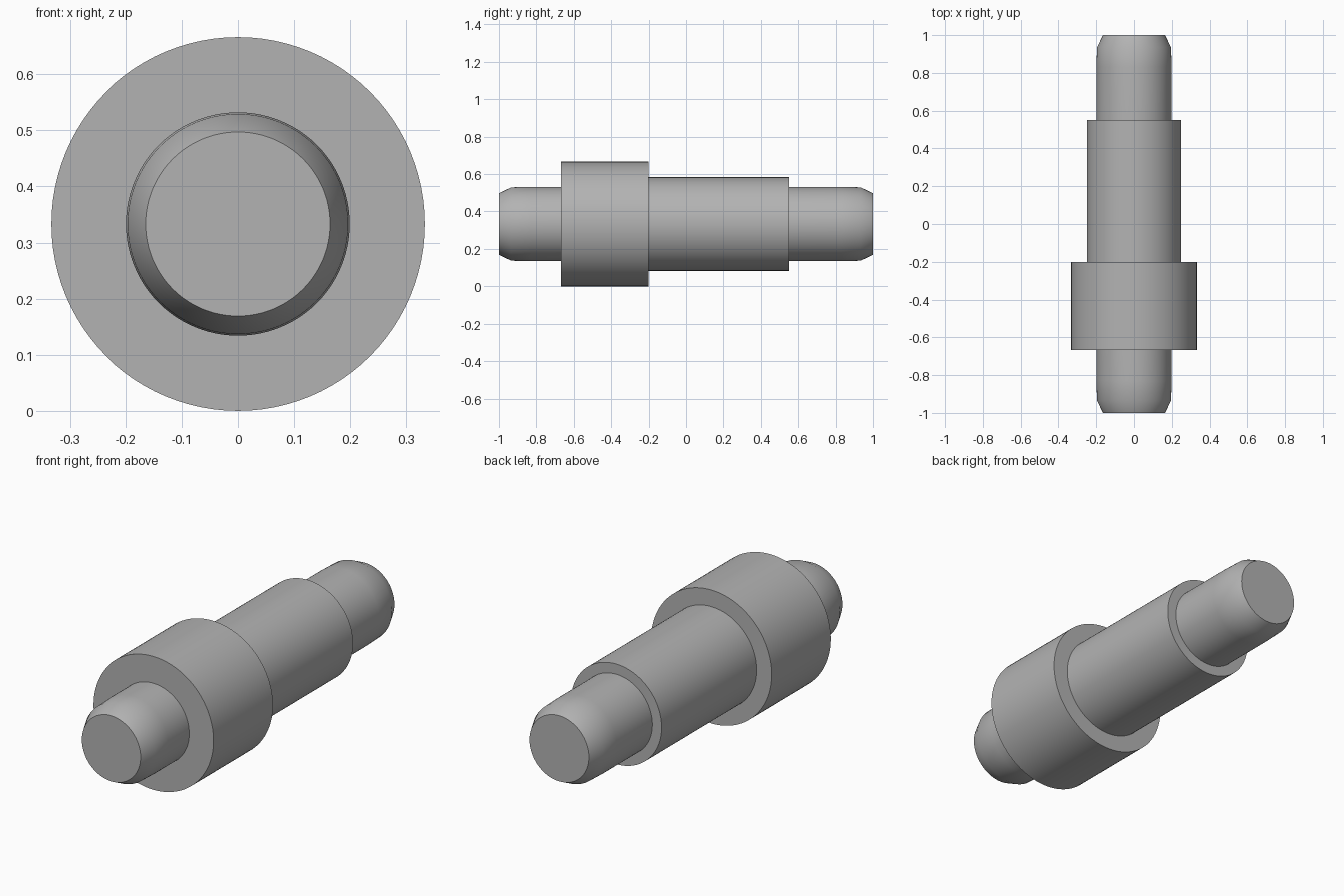
import bpy, bmesh, math
from mathutils import Matrix

cube = bpy.data.objects.get("Cube")
if cube:
    bpy.data.objects.remove(cube, do_unlink=True)

AXIS_HEIGHT = 0.333
SIDES = 96

# Plain grey metal
metal = bpy.data.materials.new("grey metal")
metal.use_nodes = True
grey = (0.45, 0.45, 0.45, 1)
metal.diffuse_color = grey
metal.node_tree.nodes["Principled BSDF"].inputs["Base Color"].default_value = grey

# Stepped shaft outline as (radius, y), from the front tip to the back tip
tip = [(0, 1), (0.164, 1), (0.196, 0.935), (0.199, 0.83)]
front = [(r, -y) for r, y in tip]
steps = [(0.199, -0.667), (0.333, -0.667), (0.333, -0.2), (0.25, -0.2),
         (0.25, 0.55), (0.199, 0.55)]
outline = front + steps + tip[::-1]

# Turn the outline around the y axis
bm = bmesh.new()
verts = [bm.verts.new((r, y, 0)) for r, y in outline]
edges = [bm.edges.new(pair) for pair in zip(verts, verts[1:])]
bmesh.ops.spin(bm, geom=verts + edges, cent=(0, 0, 0), axis=(0, 1, 0),
               angle=math.tau, steps=SIDES, use_duplicate=False)
bmesh.ops.remove_doubles(bm, verts=bm.verts, dist=0.0001)
bmesh.ops.recalc_face_normals(bm, faces=bm.faces)
bmesh.ops.transform(bm, matrix=Matrix.Translation((0, 0, AXIS_HEIGHT)), verts=bm.verts)
mesh = bpy.data.meshes.new("stepped_shaft")
bm.to_mesh(mesh)
bm.free()
mesh.materials.append(metal)

shaft = bpy.data.objects.new("stepped_shaft", mesh)
bpy.context.collection.objects.link(shaft)

# Smooth round walls, sharp shoulders
bpy.context.view_layer.objects.active = shaft
shaft.select_set(True)
bpy.ops.object.shade_smooth_by_angle(angle=math.radians(35))
